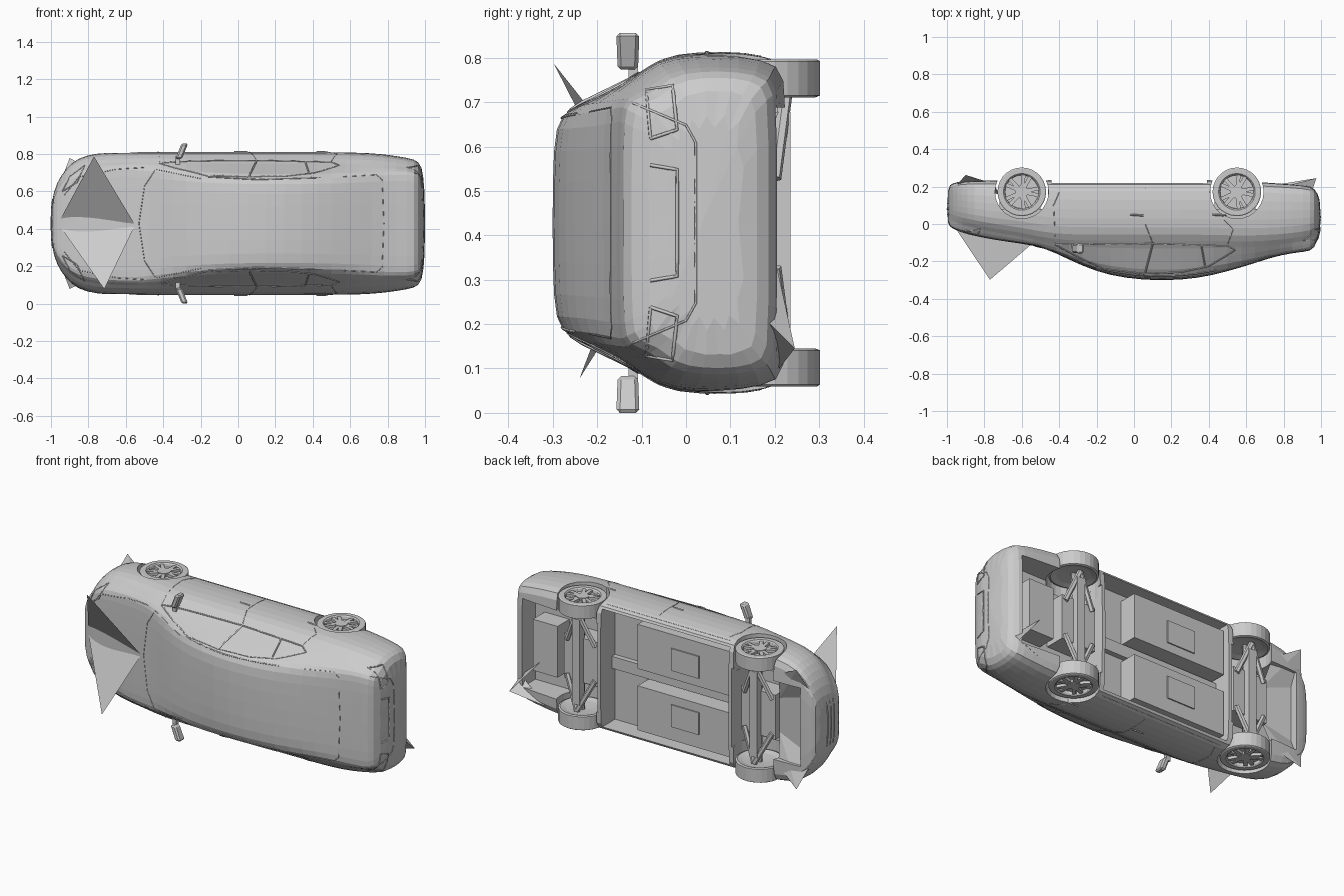
import bpy, bmesh, math
from mathutils import Vector, Matrix
from mathutils.bvhtree import BVHTree

if "Cube" in bpy.data.objects:
    bpy.data.objects.remove(bpy.data.objects["Cube"])

CZ = 0.428            # middle plane of the car, which lies on its side
AXLES = {"front": -0.6, "rear": 0.55}
AXLE_Y, TYRE_R = 0.172, 0.13

grey = bpy.data.materials.new("plain_grey")
grey.use_nodes = True
grey.diffuse_color = (0.6, 0.6, 0.6, 1)
grey.node_tree.nodes["Principled BSDF"].inputs["Base Color"].default_value = (0.6, 0.6, 0.6, 1)


def finish(name, bm, solid=True):
    if solid:
        bmesh.ops.recalc_face_normals(bm, faces=bm.faces)
    mesh = bpy.data.meshes.new(name)
    bm.to_mesh(mesh)
    bm.free()
    mesh.materials.append(grey)
    obj = bpy.data.objects.new(name, mesh)
    bpy.context.collection.objects.link(obj)
    return obj


def add_box(bm, lo, hi, matrix=Matrix()):
    lo, hi = Vector(lo), Vector(hi)
    place = Matrix.Translation((lo + hi) / 2) @ Matrix.Diagonal((*(hi - lo), 1))
    return bmesh.ops.create_cube(bm, size=1, matrix=matrix @ place)["verts"]


def box(name, x, y, w):
    bm = bmesh.new()
    add_box(bm, (x[0], y[0], CZ + w[0]), (x[1], y[1], CZ + w[1]))
    return finish(name, bm)


def rod(name, a, b, r, sides=10):
    a, b = Vector(a), Vector(b)
    bm = bmesh.new()
    turn = (b - a).to_track_quat("Z", "Y").to_matrix().to_4x4()
    bmesh.ops.create_cone(bm, cap_ends=True, segments=sides, radius1=r, radius2=r,
                          depth=(b - a).length, matrix=Matrix.Translation((a + b) / 2) @ turn)
    return finish(name, bm)


def sheet(name, *triangles):
    bm = bmesh.new()
    for tri in triangles:
        bm.faces.new([bm.verts.new(p) for p in tri])
    return finish(name, bm, solid=False)


# Body shell: x, half width, underside, shoulder, roof half width, top
stations = [
    (-1.0, .12, .2, .04, .1, -.005), (-.97, .22, .22, .015, .18, -.025),
    (-.92, .295, .228, -.005, .24, -.045), (-.86, .35, .232, -.02, .28, -.062),
    (-.76, .378, .235, -.045, .3, -.083), (-.6, .383, .236, -.07, .315, -.105),
    (-.48, .384, .236, -.1, .305, -.125), (-.35, .384, .236, -.115, .288, -.19),
    (-.2, .384, .236, -.115, .272, -.256), (-.05, .384, .236, -.115, .265, -.29),
    (.15, .384, .236, -.115, .26, -.306), (.35, .384, .236, -.115, .262, -.29),
    (.5, .383, .236, -.12, .265, -.254), (.65, .38, .23, -.12, .27, -.208),
    (.78, .372, .22, -.11, .28, -.164), (.92, .35, .21, -.09, .285, -.147),
    (.965, .335, .195, -.07, .27, -.14), (1.0, .275, .13, .0, .24, -.03)]
bm = bmesh.new()
rings = []
for x, W, yb, ys, R, yt in stations:
    def side(t):
        return yb + (ys - yb) * t
    half = [(.8 * W, yb), (.95 * W, side(.03)), (W, side(.3)), (W, side(.6)),
            (.968 * W, side(.85)), (max(.84 * W, R), ys),
            (R, yt + .2 * (ys - yt)), (.86 * R, yt + .03 * (ys - yt)), (.4 * R, yt)]
    pts = half + [(-w, y) for w, y in reversed(half)]
    rings.append([bm.verts.new((x, y, CZ + w)) for w, y in pts])
for a, b in zip(rings, rings[1:]):
    for i in range(len(a)):
        j = (i + 1) % len(a)
        bm.faces.new((a[i], a[j], b[j], b[i]))
bm.faces.new(rings[0])
bm.faces.new(rings[-1])
body = finish("body_shell", bm)
body.modifiers.new("rounding", "SUBSURF").levels = 1

# Wheel arches and underside hollows
cutters = [rod("arch_cutter", (ax, AXLE_Y, CZ + s * .2), (ax, AXLE_Y, CZ + s * .5), .143, 28)
           for ax in AXLES.values() for s in (-1, 1)]
cutters += [
    box("floor_cutter", (-.44, .39), (.1, .4), (-.345, .345)),
    box("front_cutter", (-.9, -.46), (.08, .4), (-.23, .23)),
    box("rear_cutter", (.41, .92), (.08, .4), (-.26, .26))]
for cutter in cutters:
    cutter.hide_render = True
    mod = body.modifiers.new("cut", "BOOLEAN")
    mod.object, mod.operation, mod.solver = cutter, "DIFFERENCE", "EXACT"
graph = bpy.context.evaluated_depsgraph_get()
body.data = bpy.data.meshes.new_from_object(body.evaluated_get(graph))
body.modifiers.clear()
for cutter in cutters:
    bpy.data.objects.remove(cutter)

# Panel seams laid onto the body surface
bm = bmesh.new()
bm.from_mesh(body.data)
surface = BVHTree.FromBMesh(bm)
bm.free()


def seam(name, pts, axis, s=1, r=.003):
    """Points are (x, y) on the sides, (x, w) on top and (y, w) on the ends."""
    path = []
    for a, b in zip(pts, pts[1:]):
        for k in range(7):
            u, v = Vector(a).lerp(Vector(b), k / 6)
            start, ray = {"side": ((u, v, CZ + s), (0, 0, -s)),
                          "top": ((u, -1, CZ + s * v), (0, 1, 0)),
                          "end": ((s * 2, u, CZ + v), (-s, 0, 0))}[axis]
            hit = surface.ray_cast(Vector(start), Vector(ray))[0]
            if hit and (not path or (hit - path[-1]).length > .001):
                path.append(hit)
    curve = bpy.data.curves.new(name, "CURVE")
    curve.dimensions, curve.bevel_depth, curve.bevel_resolution = "3D", r, 0
    line = curve.splines.new("POLY")
    line.points.add(len(path) - 1)
    for p, co in zip(line.points, path):
        p.co = (*co, 1)
    curve.materials.append(grey)
    bpy.context.collection.objects.link(bpy.data.objects.new(name, curve))


for s, tag in ((-1, "right"), (1, "left")):
    seam(tag + "_window_frame", [(-.42, -.11), (-.3, -.175), (-.16, -.24), (.05, -.265), (.25, -.258),
                                 (.4, -.225), (.54, -.14), (.5, -.118), (.1, -.105), (-.42, -.11)], "side", s, .004)
    seam(tag + "_door_pillar", [(.06, -.26), (.1, -.105)], "side", s, .005)
    seam(tag + "_rear_pillar", [(.38, -.225), (.36, -.113)], "side", s, .004)
    seam(tag + "_front_door_seam", [(-.42, -.1), (-.43, .1), (-.4, .17)], "side", s, .002)
    seam(tag + "_middle_door_seam", [(.1, -.1), (.06, .0), (.06, .19)], "side", s, .002)
    seam(tag + "_rear_door_seam", [(.5, -.11), (.53, -.03), (.48, .02)], "side", s, .002)
    seam(tag + "_sill_seam", [(-.42, .19), (.38, .19)], "side", s, .002)
    for x in (-.02, .42):
        seam(tag + "_door_handle", [(x, .06 - .01), (x + .07, .045)], "side", s, .005)
    seam(tag + "_roof_rail", [(-.16, .25), (.1, .235), (.44, .245)], "top", s, .004)
    seam(tag + "_hood_seam", [(-.93, .15), (-.85, .25), (-.65, .29), (-.5, .3)], "top", s, .002)
    seam(tag + "_windscreen_edge", [(-.53, 0), (-.5, .2), (-.44, .29), (-.2, .24)], "top", s, .002)
    seam(tag + "_rear_window_edge", [(.56, .25), (.74, .26), (.77, .235), (.78, 0)], "top", s, .002)
    seam(tag + "_headlamp_rim", [(-.94, .17), (-.9, .25), (-.82, .31), (-.86, .22), (-.94, .17)], "top", s)
    seam(tag + "_tail_lamp_rim", [(-.08, .19 * s), (-.09, .3 * s), (-.03, .31 * s),
                                  (-.02, .21 * s), (-.08, .19 * s)], "end", 1, .004)
    seam(tag + "_boot_seam", [(-.12, .27 * s), (.0, .22 * s), (.022, .18 * s), (.022, 0)], "end", 1)
for y in (.05, .08, .11):
    seam("grille_bar", [(y, -.13), (y, .13)], "end", -1, .004)
seam("plate_recess", [(-.08, -.13), (-.02, -.12), (-.02, .12), (-.08, .13)], "end", 1, .004)

# Wheels: lathed tyre and rim, with paired spokes
profile = [(0, .30), (.09, .292), (.12, .283), (TYRE_R, .287), (TYRE_R, .364), (.124, .368),
           (.098, .368), (.092, .362), (.089, .347), (0, .347)]
for end, ax in AXLES.items():
    for s, tag in ((-1, "right"), (1, "left")):
        bm = bmesh.new()
        verts = [bm.verts.new((r, 0, w * s)) for r, w in profile]
        edges = [bm.edges.new(pair) for pair in zip(verts, verts[1:])]
        bmesh.ops.spin(bm, geom=verts + edges, cent=(0, 0, 0), axis=(0, 0, 1),
                       angle=math.tau, steps=28, use_duplicate=False)
        bmesh.ops.remove_doubles(bm, verts=bm.verts, dist=.0005)
        for i in range(5):
            for lean in (-.2, .2):
                turn = Matrix.Rotation(math.tau * i / 5 + lean, 4, "Z")
                add_box(bm, (.015, -.01, s * .35 - .012), (.092, .01, s * .35 + .012), turn)
        bmesh.ops.create_cone(bm, cap_ends=True, segments=14, radius1=.035, radius2=.035,
                              depth=.03, matrix=Matrix.Translation((0, 0, s * .35)))
        bmesh.ops.translate(bm, verts=bm.verts, vec=(ax, AXLE_Y, CZ))
        finish(f"{end}_{tag}_wheel", bm)
        # Suspension arms
        for dx in (-.1, .08):
            rod(f"{end}_{tag}_arm", (ax + dx, .2, CZ + s * .1), (ax, .225, CZ + s * .29), .015, 6)
    rod(end + "_axle", (ax, AXLE_Y, CZ - .3), (ax, AXLE_Y, CZ + .3), .014)
    box(end + "_subframe", (ax - .12, ax + .1), (.07, .2), (-.13, .13))
    box(end + "_crossmember", (ax - .025, ax + .025), (.19, .235), (-.25, .25))

# Floor, spare wheel well, tunnel and mirrors
box("exhaust_tunnel", (-.44, .4), (.09, .13), (-.035, .035))
box("spare_wheel_well", (.7, .86), (.07, .19), (-.15, .15))
for s, tag in ((-1, "right"), (1, "left")):
    box(tag + "_floor_pan", (-.43, .17), (.09, .205), sorted((s * .05, s * .31)))
    box(tag + "_floor_hatch", (-.23, -.05), (.2, .212), sorted((s * .1, s * .23)))
    bm = bmesh.new()
    for v in add_box(bm, (-.335, -.157, .345), (-.3, -.105, .428)):
        v.co.x += (v.co.z - .345) * .4
        if v.co.z < .4:
            v.co.y = -.131 + (v.co.y + .131) * .88
    bmesh.ops.bevel(bm, geom=bm.edges[:], offset=.008, segments=1, affect="EDGES")
    add_box(bm, (-.335, -.13, .3), (-.31, -.108, .36))
    for v in bm.verts:
        v.co.z = CZ + s * v.co.z
    finish(tag + "_mirror", bm)
    # Pointed undertray corners
    tip, mid = (-.9, .262, CZ + s * .35), (-.72, .16, CZ + s * .1)
    sheet(tag + "_front_undertray", (tip, (-.965, .19, CZ + s * .18), mid),
          (tip, (-.75, .215, CZ + s * .27), mid),
          ((-.965, .19, CZ + s * .18), (-.965, .19, CZ), mid), ((-.965, .19, CZ), (-.72, .16, CZ), mid))

# Loose pointed panels above the hood and below the tail
sheet("hood_spikes",
      ((-.95, -.03, .45), (-.55, -.11, .42), (-.77, -.298, .787)),
      ((-.95, -.03, .41), (-.55, -.11, .42), (-.715, -.24, .077)))
sheet("tail_spike", ((.975, .245, .145), (.95, .17, .22), (.76, .21, .1)),
      ((.975, .245, .145), (.95, .17, .22), (.8, .2, .35)))
